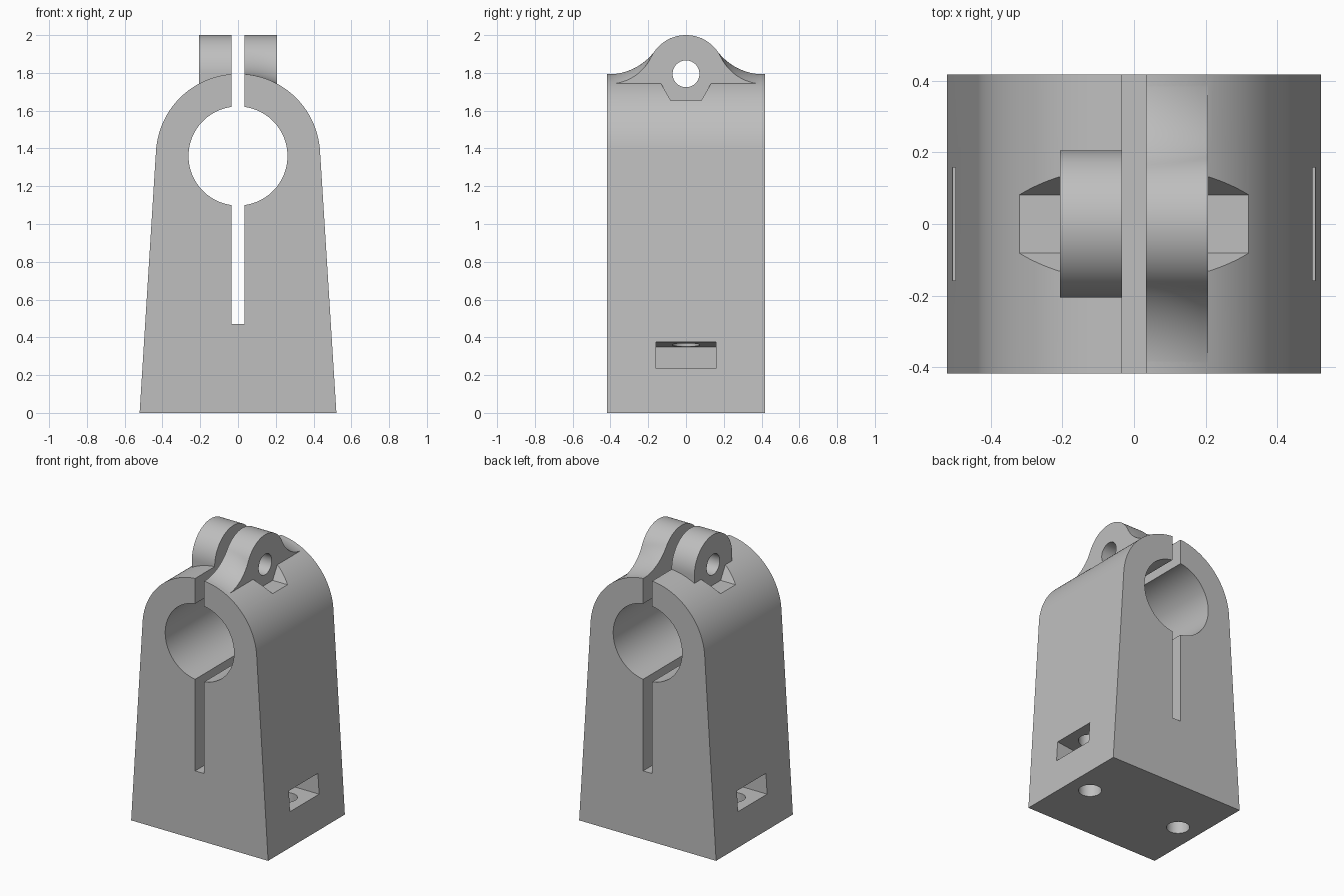
import bpy
import bmesh
from math import sin, cos, pi, sqrt, atan2, acos, radians

cube = bpy.data.objects.get("Cube")
if cube:
    bpy.data.objects.remove(cube, do_unlink=True)

# Main dimensions
DEPTH = 0.417                      # half depth of the block
BASE = 0.521                       # half width at the foot
AXIS, CROWN, BORE = 1.36, 0.435, 0.262   # bore height, crown and bore radius
BOLT, LUG, LUG_X = 1.795, 0.205, 0.207   # bolt height, lug radius, lug outer face
SLOT = 0.034                       # half width of the clamping slot

grey = bpy.data.materials.new("plain grey")
grey.use_nodes = True
colour = (0.52, 0.52, 0.52, 1)
grey.diffuse_color = colour
grey.node_tree.nodes["Principled BSDF"].inputs["Base Color"].default_value = colour


def loft(name, loops):
    """Closed solid through a row of matching point loops."""
    bm = bmesh.new()
    rows = [[bm.verts.new(p) for p in loop] for loop in loops]
    n = len(rows[0])
    for a, b in zip(rows, rows[1:]):
        for i in range(n):
            j = (i + 1) % n
            bm.faces.new((a[i], a[j], b[j], b[i]))
    bm.faces.new(rows[0])
    bm.faces.new(rows[-1])
    bmesh.ops.recalc_face_normals(bm, faces=bm.faces)
    mesh = bpy.data.meshes.new(name)
    bm.to_mesh(mesh)
    bm.free()
    mesh.materials.append(grey)
    ob = bpy.data.objects.new(name, mesh)
    bpy.context.collection.objects.link(ob)
    return ob


def prism(name, profile, axis, start, end):
    """Extrude a 2D profile along x, y or z."""
    place = {"x": lambda p, t: (t, p[0], p[1]),
             "y": lambda p, t: (p[0], t, p[1]),
             "z": lambda p, t: (p[0], p[1], t)}[axis]
    return loft(name, [[place(p, t) for p in profile] for t in (start, end)])


def arc(cx, cy, r, a, b, n):
    return [(cx + r * cos(a + (b - a) * i / n), cy + r * sin(a + (b - a) * i / n))
            for i in range(n + 1)]


def circle(cx, cy, r, n=64, turn=0.0):
    return arc(cx, cy, r, turn, turn + 2 * pi, n)[:-1]


def box(x0, x1, y0, y1):
    return [(x0, y0), (x1, y0), (x1, y1), (x0, y1)]


def combine(target, tool, operation):
    mod = target.modifiers.new(tool.name, "BOOLEAN")
    mod.operation, mod.solver, mod.object = operation, "EXACT", tool
    bpy.context.view_layer.objects.active = target
    bpy.ops.object.modifier_apply(modifier=mod.name)
    bpy.data.objects.remove(tool, do_unlink=True)


# Tapered block whose sides run tangent into the round crown
tangent = atan2(-AXIS, BASE) + acos(CROWN / sqrt(BASE ** 2 + AXIS ** 2))
profile = [(-BASE, 0), (BASE, 0)] + arc(0, AXIS, CROWN, tangent, pi - tangent, 80)
body = prism("clamp_block", profile, "y", -DEPTH, DEPTH)

# Plain round lug on the right
profile = [(-LUG, 1.68), (LUG, 1.68)] + arc(0, BOLT, LUG, 0, pi, 40)
combine(body, prism("plain_lug", profile, "x", -LUG_X, 0), "UNION")


# Flared lug on the left, blended down to the curved crown
def flared_section(x):
    foot = AXIS + sqrt(CROWN ** 2 - x * x) - 0.001
    reach, drop = 0.41, BOLT - foot
    r = (reach ** 2 + drop ** 2 - LUG ** 2) / (2 * (LUG + drop))
    a = atan2(foot + r - BOLT, reach)
    half = arc(reach, foot + r, r, -pi / 2, a - pi, 20)
    half += arc(0, BOLT, LUG, a, pi / 2, 20)[1:]
    half = [(reach, 1.68)] + half
    full = half + [(-y, z) for y, z in reversed(half[:-1])]
    return [(x, y, z) for y, z in full]


combine(body, loft("flared_lug", [flared_section(LUG_X * i / 10) for i in range(11)]), "UNION")

# Bore, clamping slot and cross bolt hole
combine(body, prism("bore", circle(0, AXIS, BORE, 96), "y", -1, 1), "DIFFERENCE")
combine(body, prism("slot", box(-SLOT, SLOT, 0.47, 2.2), "y", -1, 1), "DIFFERENCE")
combine(body, prism("bolt_hole", circle(0, BOLT, 0.071), "x", -1, 1), "DIFFERENCE")

for side in (1, -1):
    # Hexagonal seat beside each lug
    combine(body, prism("hex_seat", circle(0, BOLT, 0.162, 6), "x",
                        side * LUG_X, side * 0.6), "DIFFERENCE")
    # Nut pocket with a sloping ceiling, open to the side
    pocket = [(side * 0.285, 0.235), (side * 0.6, 0.235),
              (side * 0.6, 0.388), (side * 0.285, 0.35)]
    combine(body, prism("nut_pocket", pocket, "y", -0.158, 0.158), "DIFFERENCE")
    # Blind mounting hole up from the foot
    combine(body, prism("mounting_hole", circle(side * 0.363, 0, 0.073), "z",
                        -0.1, 0.6), "DIFFERENCE")

bpy.ops.object.select_all(action="DESELECT")
body.select_set(True)
bpy.context.view_layer.objects.active = body
bpy.ops.object.shade_smooth_by_angle(angle=radians(25))
